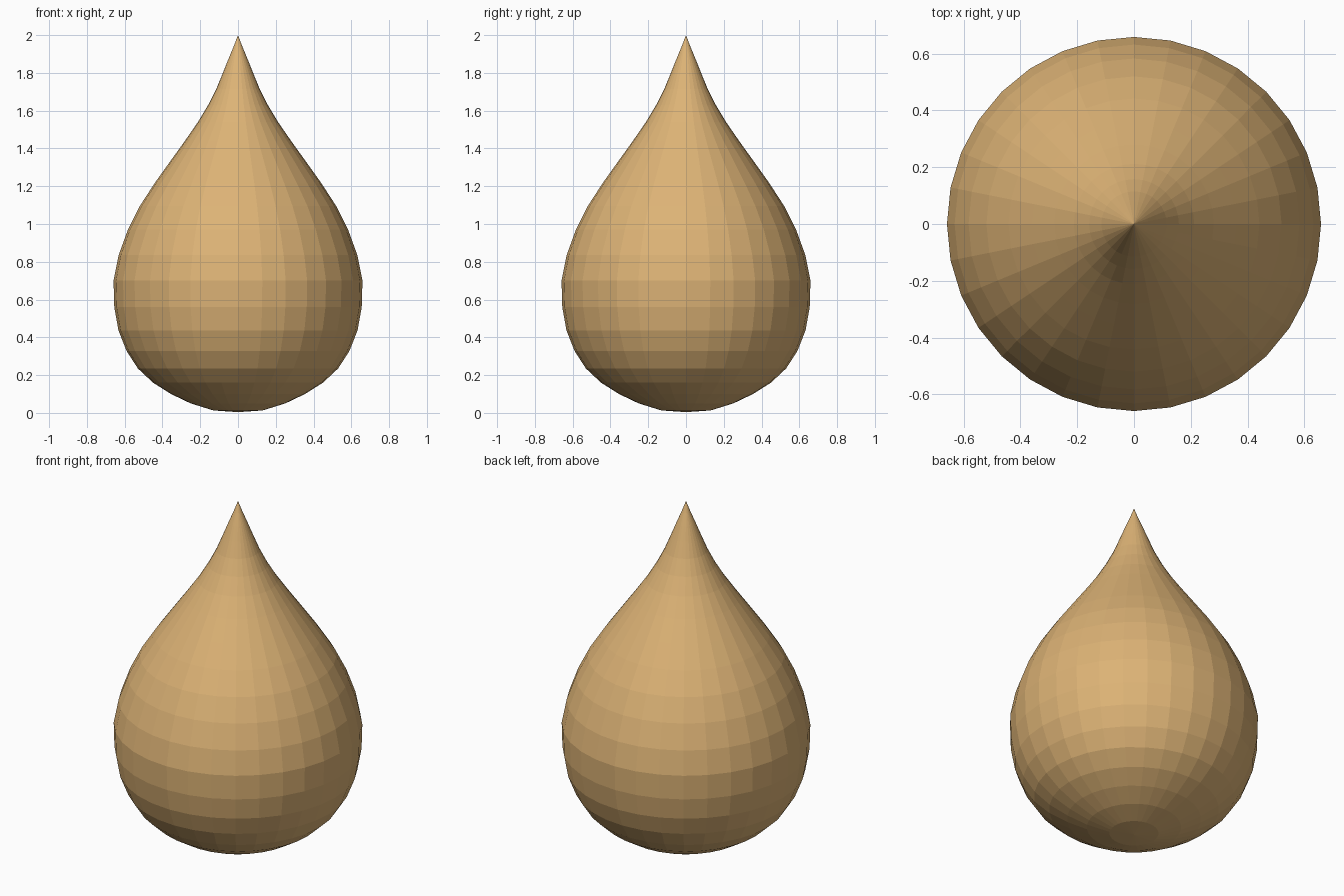
import bpy, bmesh, math

if "Cube" in bpy.data.objects:
    bpy.data.objects.remove(bpy.data.objects["Cube"])

SIDES = 32
# Half profile (radius, height) between the bottom pole and the tip
profile = [(0.13, 0.013), (0.25, 0.05), (0.355, 0.10), (0.45, 0.16),
           (0.53, 0.235), (0.59, 0.328), (0.633, 0.437), (0.655, 0.56),
           (0.659, 0.70), (0.632, 0.835), (0.583, 0.97), (0.52, 1.095),
           (0.442, 1.215), (0.36, 1.33), (0.281, 1.44), (0.212, 1.54),
           (0.158, 1.63), (0.115, 1.715), (0.08, 1.80), (0.05, 1.875),
           (0.023, 1.94)]

# Teardrop body: a faceted surface of revolution closed at both poles
bm = bmesh.new()
rings = [[bm.verts.new((r * math.cos(2 * math.pi * i / SIDES),
                        r * math.sin(2 * math.pi * i / SIDES), z))
          for i in range(SIDES)] for r, z in profile]
bottom = bm.verts.new((0, 0, 0.004))
tip = bm.verts.new((0, 0, 2))
for i in range(SIDES):
    j = (i + 1) % SIDES
    bm.faces.new((bottom, rings[0][j], rings[0][i]))
    for low, high in zip(rings, rings[1:]):
        bm.faces.new((low[i], low[j], high[j], high[i]))
    bm.faces.new((rings[-1][i], rings[-1][j], tip))
mesh = bpy.data.meshes.new("teardrop")
bm.to_mesh(mesh)
bm.free()
drop = bpy.data.objects.new("teardrop", mesh)
bpy.context.collection.objects.link(drop)

# Warm tan colour
tan = bpy.data.materials.new("tan")
tan.diffuse_color = (0.72, 0.45, 0.18, 1)
tan.use_nodes = True
tan.node_tree.nodes["Principled BSDF"].inputs["Base Color"].default_value = tan.diffuse_color
mesh.materials.append(tan)
